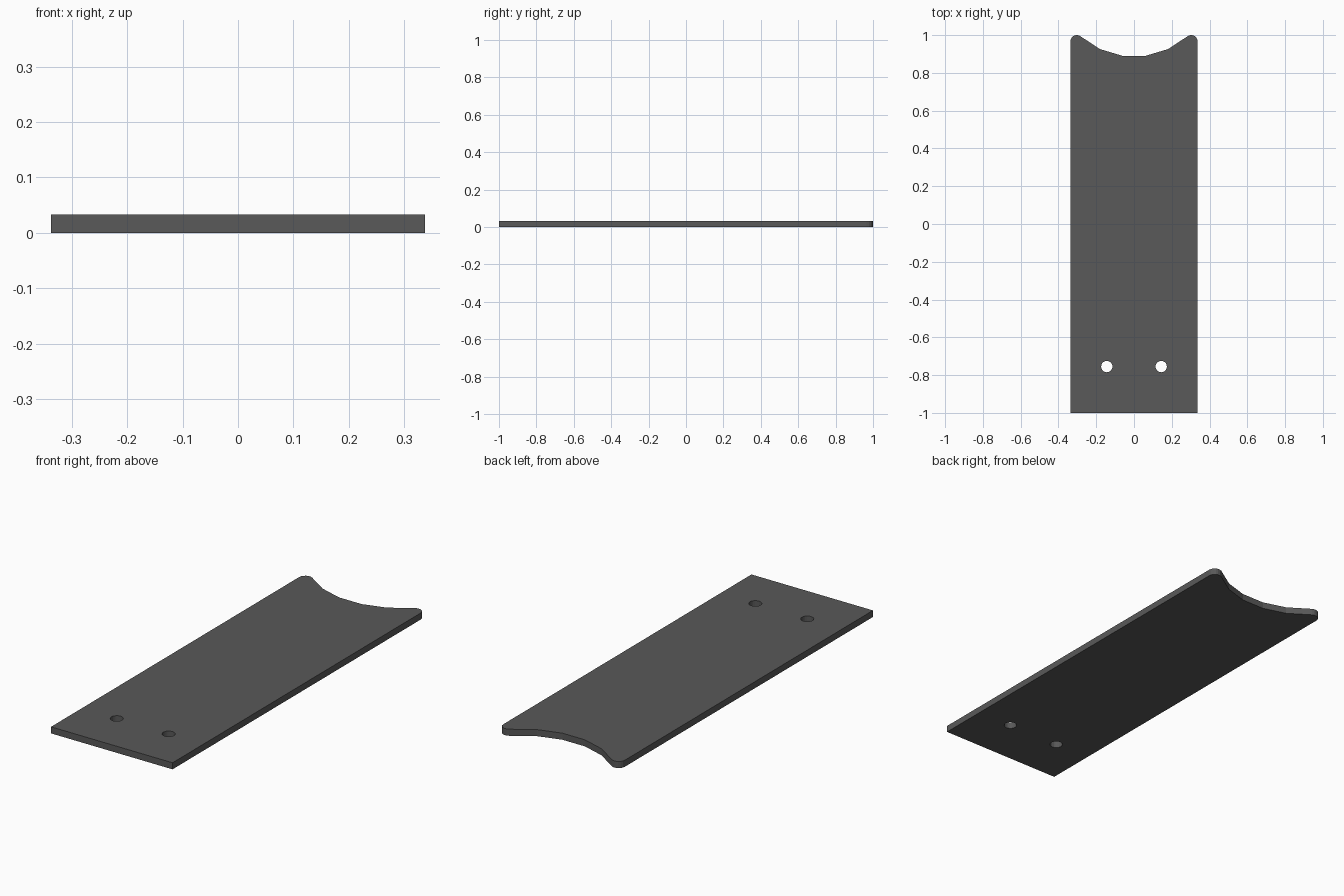
import bpy, bmesh
from math import sin, cos, radians, pi

if "Cube" in bpy.data.objects:
    bpy.data.objects.remove(bpy.data.objects["Cube"])

HALF_W, THICK = 0.337, 0.033
TIP_R = 0.034                       # rounded horn tips
ARC_R, ARC_Y = 0.425, 1.311         # concave end cut-out
HOLE_R, HOLE_X, HOLE_Y = 0.03, 0.144, -0.755


def arc(cx, cy, r, angles):
    return [(cx + r * cos(radians(a)), cy + r * sin(radians(a))) for a in angles]


# Right half of the outline: square corner, rounded tip, scooped end
right = [(HALF_W, -1.0)]
right += arc(HALF_W - TIP_R, 1 - TIP_R, TIP_R, [0, 20, 40, 60, 80, 100, 122])
right += arc(0, ARC_Y, ARC_R, [-65, -81.5])
outline = right + [(-x, y) for x, y in reversed(right)]

# Two screw holes
holes = [arc(s * HOLE_X, HOLE_Y, HOLE_R, [i * 360 / 20 for i in range(20)])
         for s in (-1, 1)]

# Fill the profile and extrude it to a plate
bm = bmesh.new()
for loop in [outline] + holes:
    vs = [bm.verts.new((x, y, 0)) for x, y in loop]
    for i, v in enumerate(vs):
        bm.edges.new((v, vs[(i + 1) % len(vs)]))
bmesh.ops.triangle_fill(bm, edges=bm.edges[:], use_beauty=True, normal=(0, 0, 1))
ext = bmesh.ops.extrude_face_region(bm, geom=bm.faces[:], use_keep_orig=True)
top = [g for g in ext["geom"] if isinstance(g, bmesh.types.BMVert)]
bmesh.ops.translate(bm, verts=top, vec=(0, 0, THICK))
bmesh.ops.recalc_face_normals(bm, faces=bm.faces[:])

mesh = bpy.data.meshes.new("notched_plate")
bm.to_mesh(mesh)
bm.free()
plate = bpy.data.objects.new("notched_plate", mesh)
bpy.context.collection.objects.link(plate)

# Dark grey finish
mat = bpy.data.materials.new("dark_grey")
mat.diffuse_color = (0.1, 0.1, 0.1, 1)
mat.use_nodes = True
mat.node_tree.nodes["Principled BSDF"].inputs["Base Color"].default_value = mat.diffuse_color
mesh.materials.append(mat)
